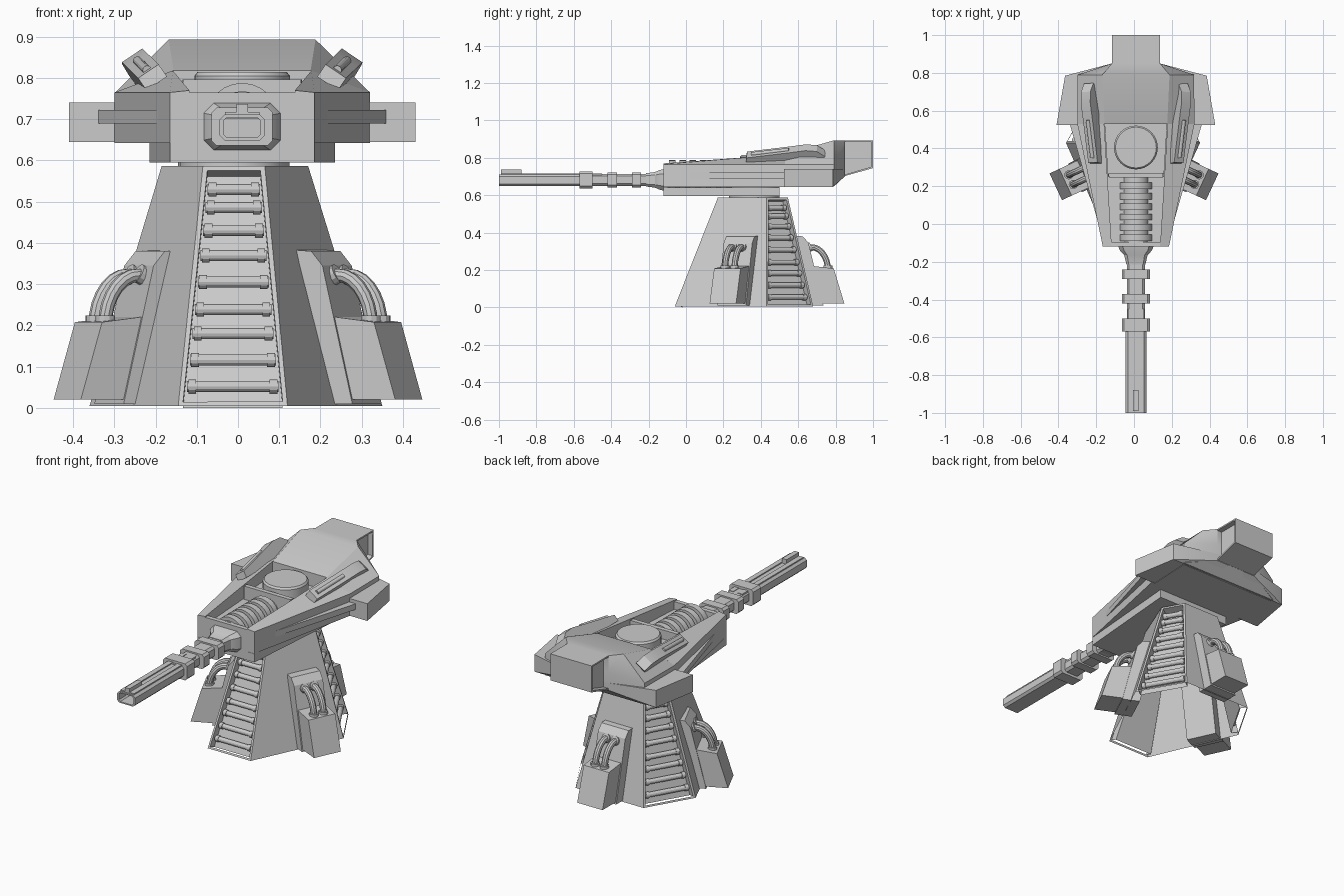
import bpy, bmesh
from math import radians
from mathutils import Matrix, Vector

if "Cube" in bpy.data.objects:
    bpy.data.objects.remove(bpy.data.objects["Cube"])

CX = 0.01        # turret centre line
BZ = 0.682       # barrel axis height


def finish(name, bm, mat=None, fix=True):
    if mat:
        bm.transform(mat)
    if fix:
        bmesh.ops.recalc_face_normals(bm, faces=bm.faces)
    me = bpy.data.meshes.new(name)
    bm.to_mesh(me)
    bm.free()
    ob = bpy.data.objects.new(name, me)
    bpy.context.collection.objects.link(ob)
    return ob


def loft_bm(rings):
    bm = bmesh.new()
    vs = [[bm.verts.new(p) for p in r] for r in rings]
    n = len(rings[0])
    for a, b in zip(vs, vs[1:]):
        for i in range(n):
            j = (i + 1) % n
            bm.faces.new((a[i], a[j], b[j], b[i]))
    bm.faces.new(vs[0])
    bm.faces.new(vs[-1])
    bmesh.ops.recalc_face_normals(bm, faces=bm.faces)
    return bm


def loft(name, rings, mat=None):
    return finish(name, loft_bm(rings), mat)


def side(name, prof, hw, mat=None):
    """Extrude a (y, z) profile across x."""
    return loft(name, [[(x, y, z) for y, z in prof] for x in (-hw, hw)], mat)


def plan(name, half, z0, z1):
    """Extrude a mirrored (x, y) half outline up z."""
    pts = half + [(-x, y) for x, y in reversed(half)]
    return loft(name, [[(CX + x, y, z) for x, y in pts] for z in (z0, z1)])


def box(name, x0, x1, y0, y1, z0, z1):
    return side(name, [(y0, z0), (y1, z0), (y1, z1), (y0, z1)], (x1 - x0) / 2,
                Matrix.Translation(((x0 + x1) / 2, 0, 0)))


def cyl(name, p, q, r, n=12, mat=None, r2=None):
    p, q = Vector(p), Vector(q)
    d = q - p
    bm = bmesh.new()
    m = Matrix.Translation((p + q) / 2) @ d.to_track_quat('Z', 'Y').to_matrix().to_4x4()
    bmesh.ops.create_cone(bm, cap_ends=True, segments=n, radius1=r,
                          radius2=r if r2 is None else r2, depth=d.length, matrix=m)
    return finish(name, bm, mat)


def sect(y, hw, hz, c, z=BZ):
    """Chamfered rectangle across the barrel axis."""
    h = [(hw, hz - c), (hw - c, hz), (c - hw, hz), (-hw, hz - c),
         (-hw, c - hz), (c - hw, -hz), (hw - c, -hz), (hw, c - hz)]
    return [(CX + a, y, z + b) for a, b in h]


# Pedestal: tapered six-sided shell, three faces recessed for ladders, open below
low = [(-.145, -.06), (.12, -.06), (.35, .43), (.205, .68), (-.215, .68), (-.36, .43)]
top = [(-.085, .17), (.065, .17), (.17, .43), (.105, .545), (-.12, .545), (-.185, .43)]
B = [Vector((x, y, 0.005)) for x, y in low]
T = [Vector((x, y, 0.587)) for x, y in top]
bm = bmesh.new()
vb, vt = [bm.verts.new(p) for p in B], [bm.verts.new(p) for p in T]
walls = [bm.faces.new((vb[i], vb[(i + 1) % 6], vt[(i + 1) % 6], vt[i])) for i in range(6)]
bm.faces.new(vt)
bm.normal_update()
bmesh.ops.inset_individual(bm, faces=walls[::2], thickness=0.016, depth=0)
bmesh.ops.inset_individual(bm, faces=walls[::2], thickness=0, depth=-0.04)
bm.normal_update()
sills = [f for f in bm.faces if f.normal.z > .5 and f.calc_center_median().z < .06]
bmesh.ops.delete(bm, geom=sills, context='FACES_ONLY')
finish("pedestal", bm, fix=False)

# Ladder rungs with thicker end sleeves
for k in (0, 2, 4):
    j = k + 1
    nrm = (B[j] - B[k]).cross(T[k] - B[k]).normalized()
    for t in (.095, .205, .315, .415, .53, .64, .745, .84, .915):
        a, b = B[k].lerp(T[k], t), B[j].lerp(T[j], t)
        u = (b - a).normalized()
        a, b = a + u * .016 - nrm * .022, b - u * .016 - nrm * .022
        cyl("ladder_rung", a, b, .0135)
        cyl("rung_sleeve", a + u * .003, a + u * .022, .017)
        cyl("rung_sleeve", b - u * .003, b - u * .022, .017)

# Buttress panel, equipment box and pair of hoses on the three other faces
for ang in (-25, 90, 205):
    M = Matrix.Translation((0, .39, 0)) @ Matrix.Rotation(radians(ang - 90), 4, 'Z')
    side("buttress_panel", [(.25, .01), (.345, .01), (.265, .345), (.235, .38), (.16, .385)], .084, M)
    side("equipment_box", [(.29, .02), (.457, .02), (.40, .208), (.25, .226)], .078, M)
    for x in (-.028, .028):
        cu = bpy.data.curves.new("hose", 'CURVE')
        cu.dimensions = '3D'
        cu.bevel_depth, cu.bevel_resolution = .017, 3
        cu.resolution_u = 8
        sp = cu.splines.new('BEZIER')
        sp.bezier_points.add(1)
        ends = (((.22, .30), (.255, .315), (.32, .345)), ((.372, .265), (.368, .2), (.365, .15)))
        for bp, trio in zip(sp.bezier_points, ends):
            bp.handle_left, bp.co, bp.handle_right = [M @ Vector((x, *p)) for p in trio]
        ob = bpy.data.objects.new("hose", cu)
        bpy.context.collection.objects.link(ob)
        bpy.ops.object.select_all(action='DESELECT')
        ob.select_set(True)
        bpy.context.view_layer.objects.active = ob
        bpy.ops.object.convert(target='MESH')
        cyl("hose_socket", (x, .368, .205), (x, .368, .224), .024, 12, M)
        cyl("hose_socket", (x, .262, .318), (x, .280, .327), .024, 12, M)

# Swivel neck
cyl("swivel_neck", (-.01, .365, .58), (-.01, .365, .65), .135, 24)

# Hull: lower tray, core floor, side rails and open-topped walls
plan("hull_tray", [(.175, -.12), (.225, .5)], .595, .642)
plan("hull_floor", [(.16, -.115), (.29, .54), (.30, .78)], .643, .70)
plan("side_rail", [(.165, -.115), (.35, .53)], .69, .722)
plan("hatch_floor", [(.148, .25), (.166, .535)], .70, .745)
plan("hull_crossbar", [(.143, .245), (.145, .27)], .70, .796)
box("hull_front_plate", CX - .135, CX + .135, -.12, -.095, .6, .765)
for s in (-1, 1):
    loft("hull_wall", [[(CX + s * x, y, z) for x, z in pts] for y, pts in (
        (-.12, [(.175, .643), (.175, .765), (.128, .77), (.128, .643)]),
        (.53, [(.31, .643), (.31, .765), (.168, .818), (.168, .643)]))])
    # Rear side flares, closing in towards the tail
    loft("rear_flare", [[(CX + s * x, y, z) for x, z in ((a, zb), (b, zb), (b, .741), (a, .741))]
                        for y, a, b, zb in ((.525, .25, .42, .645), (.785, .1, .375, .645),
                                            (.85, .05, .127, .70))])

# Rear deck rising to the tail, then tapering to the tail box
rear = [(.53, [(.31, .646), (.31, .765), (.166, .818)]),
        (.79, [(.308, .646), (.308, .765), (.178, .893)]),
        (.85, [(.127, .702), (.127, .80), (.127, .893)])]
loft("rear_deck", [[(CX + x, y, z) for x, z in h] +
                   [(CX - x, y, z) for x, z in reversed(h)] for y, h in rear])

# Tail box with recessed sides
tail = [(.84, .70), (1.0, .745), (1.0, .893), (.84, .893)]
bm = loft_bm([[(CX + x, y, z) for y, z in tail] for x in (-.127, .127)])
bm.normal_update()
caps = [f for f in bm.faces if abs(f.normal.x) > .9]
bmesh.ops.inset_individual(bm, faces=caps, thickness=.012, depth=0)
bmesh.ops.inset_individual(bm, faces=caps, thickness=0, depth=-.03)
finish("tail_box", bm)

# Hatch disc and ribbed recoil tube inside the open hull
cyl("hatch_disc", (CX, .405, .74), (CX, .405, .805), .116, 32)
cyl("hatch_bevel", (CX, .405, .805), (CX, .405, .815), .116, 32, r2=.108)
cyl("recoil_tube", (CX, -.1, .70), (CX, .25, .70), .068, 24)
for i in range(6):
    y = -.09 + i * .055
    cyl("recoil_ring", (CX, y, .70), (CX, y + .034, .70), .088, 24)

# Tilted scoops on the shoulders
scoop = [(.32, -.05), (.325, -.014), (.54, .022), (.64, .04), (.70, .036), (.745, .004), (.70, -.05)]
for s in (-1, 1):
    M = (Matrix.Translation((CX + s * .235, 0, .828)) @ Matrix.Rotation(s * radians(34), 4, 'Y')
         @ Matrix.Translation((0, .32, 0)) @ Matrix.Rotation(-s * radians(2), 4, 'Z')
         @ Matrix.Translation((0, -.32, 0)))
    side("shoulder_scoop", scoop, .03, M)
    cyl("scoop_rod", (0, .35, -.01), (0, .55, .022), .011, 12, M)

# Barrel: mantlet, inner sleeve, clamp rings, bored muzzle section
loft("mantlet", [sect(-.115, .095, .058, .025), sect(-.14, .085, .053, .022),
                 sect(-.165, .062, .042, .016), sect(-.215, .05, .035, .012)])
loft("barrel_sleeve", [sect(-.2, .048, .032, .012), sect(-.58, .048, .032, .012)])
for y, h in ((-.265, .040), (-.395, .040), (-.535, .046)):
    w = .034 if h > .043 else .025
    loft("barrel_clamp", [sect(y - w, .074, h, .012), sect(y + w, .074, h, .012)])
loft("muzzle", [sect(-.56, .055, .031, .012, .68), sect(-1, .055, .031, .012, .68),
                sect(-1, .045, .024, .008, .68), sect(-.9, .045, .024, .008, .68)])
for s in (-1, 1):
    x = CX + s * .028
    box("barrel_top_rail", x - .014, x + .014, -.99, -.45, .70, .717)
box("front_sight", CX - .014, CX + .014, -.99, -.88, .70, .737)

# Smooth the round parts, keep every hard edge
bpy.ops.object.select_all(action='SELECT')
bpy.context.view_layer.objects.active = bpy.context.selected_objects[0]
bpy.ops.object.shade_smooth_by_angle(angle=radians(22))
